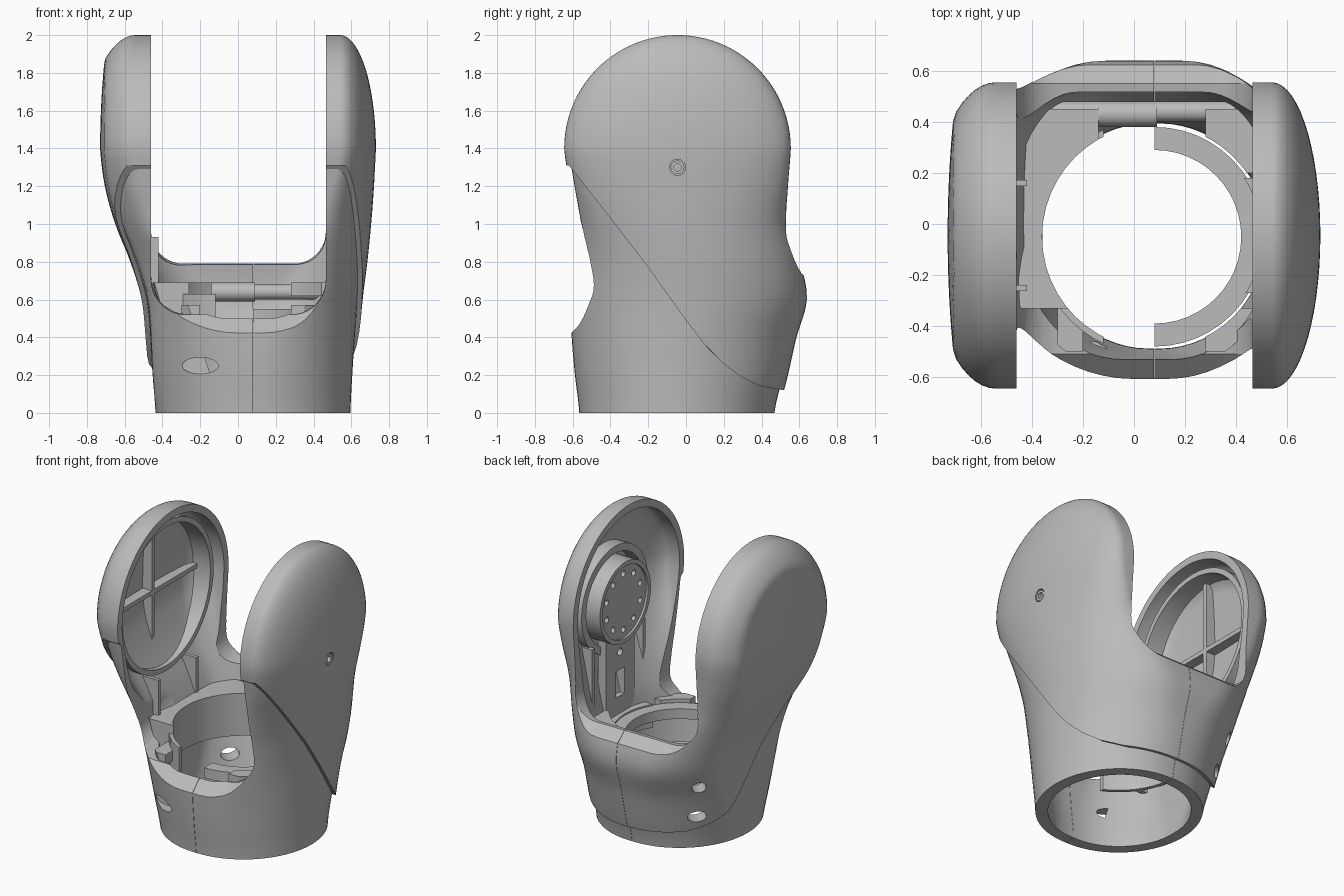
import bpy, bmesh, math
from mathutils import Vector

if "Cube" in bpy.data.objects:
    bpy.data.objects.remove(bpy.data.objects["Cube"])

grey = bpy.data.materials.new("satin_grey")
grey.use_nodes = True
grey.diffuse_color = (0.5, 0.5, 0.5, 1)
grey.node_tree.nodes["Principled BSDF"].inputs["Base Color"].default_value = (0.5, 0.5, 0.5, 1)

MID_Y, HEAD_Z, HEAD_R = -0.045, 1.4, 0.575
# Body sections every 0.2 in height: left, right, front, back, straight core left and right
SECTIONS = [(-.437, .595, -.565, .468, .06, .10), (-.452, .605, -.588, .515, .05, .11),
            (-.465, .618, -.605, .56, 0, .13), (-.485, .635, -.61, .615, -.1, .18),
            (-.545, .66, -.58, .58, -.23, .28), (-.625, .68, -.56, .51, -.42, .42),
            (-.68, .695, -.59, .515, -.5, .5), (-.705, .705, -.62, .53, -.54, .54)]


def new_object(name, bm):
    bmesh.ops.recalc_face_normals(bm, faces=bm.faces)
    mesh = bpy.data.meshes.new(name)
    bm.to_mesh(mesh)
    bm.free()
    mesh.materials.append(grey)
    ob = bpy.data.objects.new(name, mesh)
    bpy.context.collection.objects.link(ob)
    return ob


def loft(name, rings):
    bm = bmesh.new()
    loops = [[bm.verts.new(p) for p in ring] for ring in rings]
    for a, b in zip(loops, loops[1:]):
        for i in range(len(a)):
            j = (i + 1) % len(a)
            bm.faces.new((a[i], a[j], b[j], b[i]))
    bm.faces.new(loops[0][::-1])
    bm.faces.new(loops[-1])
    return new_object(name, bm)


def box(name, x, y, z):
    corners = [(x[0], y[0]), (x[1], y[0]), (x[1], y[1]), (x[0], y[1])]
    return loft(name, [[(a, b, h) for a, b in corners] for h in z])


def cylinder(name, start, end, r, r2=None, sides=48):
    a, b = Vector(start), Vector(end)
    axis = (b - a).normalized()
    u = axis.orthogonal().normalized() if abs(axis.z) > 0.9 else Vector((0, 0, 1))
    v = axis.cross(u)
    angles = [2 * math.pi * i / sides for i in range(sides)]
    return loft(name, [[p + u * r * math.cos(t) + v * (r2 or r) * math.sin(t) for t in angles]
                       for p in (a, b)])


def boolean(ob, tool, operation="DIFFERENCE"):
    mod = ob.modifiers.new("cut", "BOOLEAN")
    mod.operation, mod.solver, mod.object = operation, "EXACT", tool
    bpy.context.view_layer.objects.active = ob
    bpy.ops.object.modifier_apply(modifier=mod.name)
    bpy.data.objects.remove(tool)
    return ob


def section_at(z):
    f = min(max(z / 0.2, 0), 7)
    i = min(int(f), 6)
    t = f - i
    p = [SECTIONS[min(max(k, 0), 7)] for k in (i - 1, i, i + 1, i + 2)]
    return [b + .5 * t * (c - a + t * (2 * a - 5 * b + 4 * c - d + t * (3 * (b - c) + d - a)))
            for a, b, c, d in zip(*p)]


def body(name, low, high=None):
    """Outer form shrunk by low at the foot and high at the heads."""
    high = low if high is None else high
    rings, radius = [], HEAD_R - high
    levels = [(k * 0.05, 0) for k in range(28)]
    levels += [(HEAD_Z, radius * math.sin(math.radians(a))) for a in range(0, 89, 4)]
    for base, rise in levels:
        left, right, front, back, core_l, core_r = section_at(base)
        inset = low + (high - low) * min(max((base - .65) / .6, 0), 1)
        mid, half = (front + back) / 2, (back - front) / 2 - inset
        h = rise / radius
        w = math.sqrt(1 - h * h)
        grow = base / HEAD_Z
        z = -0.1 if low > 0 and base == 0 else base + rise
        ring = []
        for side in (1, -1):
            edge, core = (right - inset, core_r) if side > 0 else (left + inset, core_l)
            for k in range(-15, 16):
                s = w * math.sin(math.radians(6 * k)) * side
                d = min(math.hypot(s, h), 1)
                bulge = math.sqrt(1 - d * d)
                if side < 0:  # chamfered edge around a nearly flat face
                    bulge = min((1 + .4 * grow) * bulge, 1 - .2 * grow * d * d)
                ring.append((core + (edge - core) * bulge, mid + half * s, z))
        rings.append(ring)
    return loft(name, rings)


def slot_cutter():
    """U-shaped gap between the arms, with sloping front and back rims."""
    rings = []
    for y, floor, r in [(-1, .03, .18), (-.51, .52, .18), (-.3, .53, .18), (.3, .75, .18),
                        (.55, .79, .17), (1, .41, .17)]:
        ring = [(.465, y, 2.4), (-.46, y, 2.4)]
        for cx, a0 in ((-.46 + r, 180), (.465 - r, 270)):
            for k in range(11):
                a = math.radians(a0 + 9 * k)
                ring.append((cx + r * math.cos(a), y, floor + r + r * math.sin(a)))
        rings.append(ring)
    return loft("slot_cutter", rings)


# Main shell and raised cover above the diagonal seam
shell = boolean(body("base_shell", 0), body("cavity", .08, .025))
cover = boolean(body("arm_cover", -.025), body("cover_cavity", .005))
seam = [(-1, 1.32), (-.62, 1.31), (-.4, 1.03), (-.2, .77), (0, .49), (.1, .36), (.2, .26),
        (.3, .185), (.4, .14), (.52, .12), (1, .12), (1, -.5), (-1, -.5)]
boolean(cover, loft("seam_cutter", [[(x, y, z) for y, z in seam] for x in (-1, 1)]))
for part in (shell, cover):
    boolean(part, slot_cutter())
    # Centre joint line, screw holes and pivot hole
    boolean(part, box("joint_line", (.079, .081), (-1, 1), (-.2, .9)))
    boolean(part, cylinder("front_hole", (-.2, -1, .25), (-.2, -.46, .25), .043, .095))
    for z, r in ((.25, .06), (.48, .045)):
        boolean(part, cylinder("side_hole", (-.26, .29, z), (-.7, .73, z), .04, r))
    boolean(part, cylinder("pivot_hole", (.6, MID_Y, 1.3), (1, MID_Y, 1.3), .042))
parts = [shell, cover]


def add(ob, clip=None):
    if clip is not None:
        boolean(ob, body("clip", clip), "INTERSECT")
    parts.append(ob)
    return ob


def x_tube(name, x0, x1, y, z, outer, inner):
    tube = cylinder(name, (x0, y, z), (x1, y, z), outer)
    return boolean(tube, cylinder("bore", (x0 - .1, y, z), (x1 + .1, y, z), inner))


# Left arm: round recess with cross ribs and lower stiffeners
add(x_tube("recess_ring", -.69, -.51, MID_Y, HEAD_Z, .51, .475), .015)
add(box("cross_rib_upright", (-.69, -.61), (MID_Y - .015, MID_Y + .015), (.92, 1.88)), .015)
add(box("cross_rib_level", (-.69, -.61), (MID_Y - .48, MID_Y + .48), (1.385, 1.415)), .015)
for i, y in enumerate((-.25, .16)):
    add(box(f"lower_rib_{i}", (-.7, -.42), (y - .012, y + .012), (.55, .93)), .03)

# Right arm: joint hub with screw circle, seat ring and pivot sleeve
HUB_Z = 1.33
add(x_tube("hub_seat", .57, .69, MID_Y, HUB_Z, .36, .31), .015)
hub = cylinder("joint_hub", (.49, MID_Y, HUB_Z), (.67, MID_Y, HUB_Z), .275)
boolean(hub, cylinder("face", (.4, MID_Y, HUB_Z), (.505, MID_Y, HUB_Z), .245))
for k in range(10):
    a = math.radians(36 * k)
    y, z = MID_Y + .19 * math.sin(a), HUB_Z + .19 * math.cos(a)
    boolean(hub, cylinder("screw", (.4, y, z), (.55, y, z), .02, sides=16))
add(hub, .02)
add(x_tube("pivot_sleeve", .66, .722, MID_Y, 1.3, .036, .02))

# Right arm: spine plate with cable opening, and side rails
spine = box("spine_plate", (.53, .59), (-.2, .11), (.5, 1.12))
boolean(spine, box("opening", (.4, .7), (-.09, 0), (.68, .86)))
boolean(spine, cylinder("small_hole", (.4, MID_Y, .98), (.7, MID_Y, .98), .025, sides=20))
add(spine, .03)
for i, y in enumerate((-.32, .23)):
    add(box(f"side_rail_{i}", (.54, .68), (y - .015, y + .015), (.5, 1.1)), .03)

# Inner frame plates and walls around the cable passage
for name, x, y, z, r in (("left_frame_plate", (-.46, -.14), (-.33, .45), (.62, .69), .44),
                         ("left_front_plate", (-.3, -.2), (-.5, -.3), (.5, .57), .44),
                         ("left_front_wall", (-.46, -.27), (-.33, -.3), (.4, .62), .44),
                         ("left_back_wall", (-.46, -.14), (.42, .45), (.4, .62), .44),
                         ("right_back_plate", (.28, .47), (.2, .45), (.62, .69), .44),
                         ("right_front_plate", (.28, .47), (-.5, -.33), (.5, .57), .44),
                         ("right_pad", (.42, .6), (-.27, .18), (.4, .56), .42)):
    frame = box(name, x, y, z)
    boolean(frame, cylinder("passage", (.08, -.05, -.1), (.08, -.05, 1), r))
    add(frame, .05)


def half_ring(name, z, outer, inner, x):
    ring = cylinder(name, (.08, -.05, z[0]), (.08, -.05, z[1]), outer)
    boolean(ring, cylinder("bore", (.08, -.05, -.1), (.08, -.05, 1), inner))
    boolean(ring, box("half", x, (-1, 1), (-.1, 1)))
    return ring


# Curved passage wall, half ring and cross bars
add(half_ring("passage_wall", (.4, .63), .465, .44, (-.12, 1)), .05)
add(half_ring("half_ring", (.48, .55), .43, .34, (-1, .08)))
add(cylinder("bar_thick", (-.14, .43, .64), (.09, .43, .64), .05))
add(cylinder("bar_thin", (-.36, .44, .64), (.46, .44, .64), .04), .05)

for ob in parts:
    bpy.ops.object.select_all(action="DESELECT")
    ob.select_set(True)
    bpy.context.view_layer.objects.active = ob
    bpy.ops.object.shade_smooth_by_angle(angle=math.radians(25))
